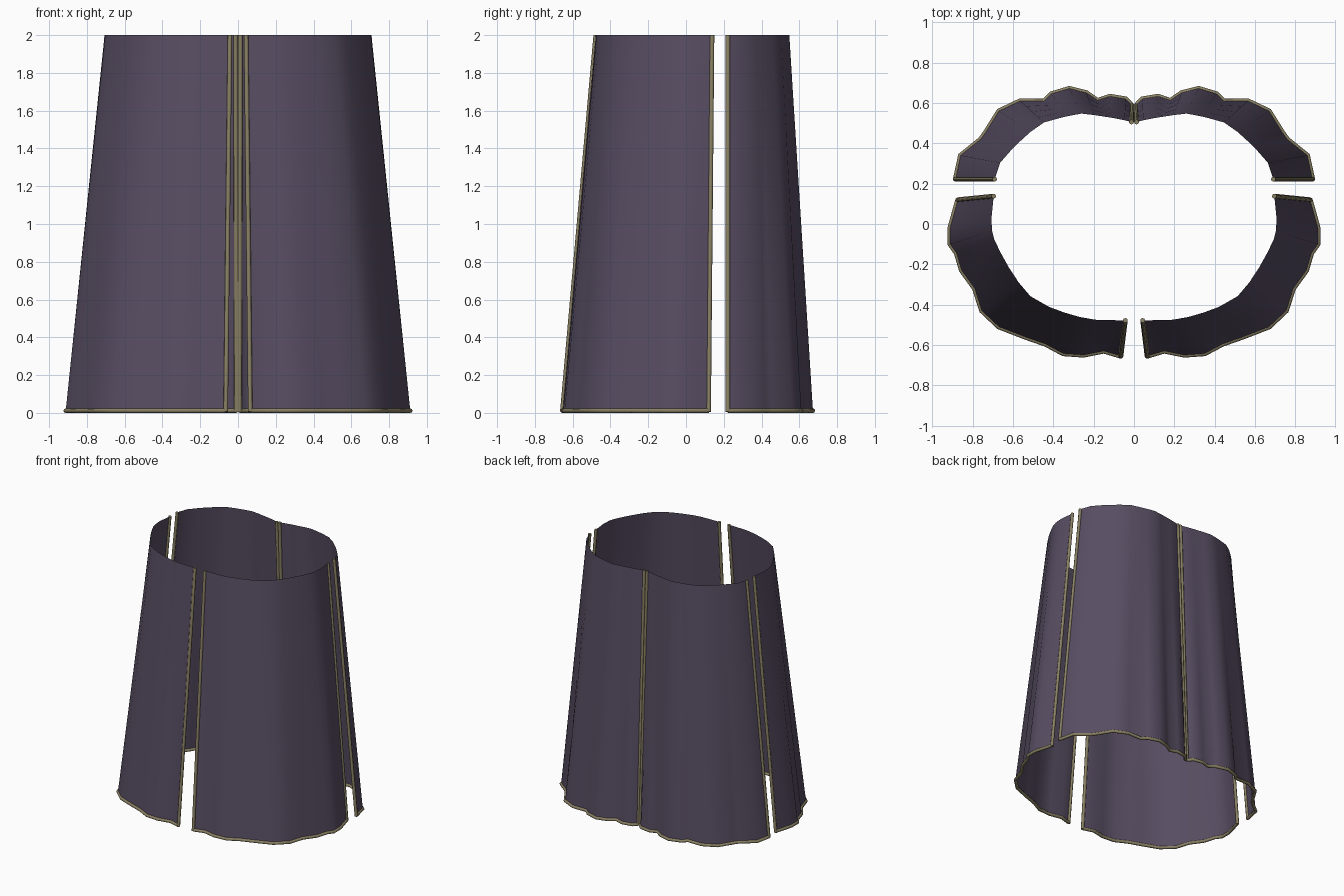
import bpy, bmesh, math
from mathutils import Vector

if "Cube" in bpy.data.objects:
    bpy.data.objects.remove(bpy.data.objects["Cube"])

HEIGHT, R = 2.0, 0.012


def material(name, rgb):
    m = bpy.data.materials.new(name)
    m.diffuse_color = (*rgb, 1)
    m.use_nodes = True
    m.node_tree.nodes["Principled BSDF"].inputs["Base Color"].default_value = m.diffuse_color
    return m


cloth = material("plum cloth", (0.096, 0.074, 0.122))
braid = material("olive trim", (0.25, 0.215, 0.125))

# Half outlines (x > 0): wavy hem and smooth waist of the front and back panels
FRONT_HEM = [(.065, -.655), (.15, -.63), (.25, -.65), (.35, -.643), (.44, -.595),
             (.54, -.56), (.67, -.51), (.755, -.43), (.79, -.32), (.855, -.23),
             (.88, -.145), (.912, -.10), (.912, -.02), (.89, .06), (.873, .12)]
FRONT_WAIST = [(.043, -.478), (.2, -.474), (.3, -.455), (.45, -.4), (.525, -.35),
               (.59, -.265), (.65, -.165), (.7, -.06), (.708, .01), (.695, .138)]
BACK_HEM = [(.008, .585), (.04, .62), (.12, .633), (.18, .613), (.235, .65),
            (.32, .672), (.41, .645), (.445, .61), (.565, .61), (.67, .56),
            (.735, .455), (.76, .42), (.86, .34), (.885, .222)]
BACK_WAIST = [(.013, .505), (.07, .52), (.2, .54), (.27, .548), (.41, .515),
              (.47, .495), (.57, .405), (.64, .335), (.68, .28), (.69, .222)]


def fractions(pts):
    # running length of a polyline, from 0 to 1
    d = [0.0]
    for a, b in zip(pts, pts[1:]):
        d.append(d[-1] + math.dist(a, b))
    return [v / d[-1] for v in d]


def sample(pts, t):
    f = fractions(pts)
    for i in range(len(pts) - 1):
        if t <= f[i + 1] + 1e-6:
            return Vector(pts[i]).lerp(Vector(pts[i + 1]), (t - f[i]) / (f[i + 1] - f[i]))
    return Vector(pts[-1])


def mirror(ob):
    ob.modifiers.new("Mirror", 'MIRROR').use_clip = False


def panel(name, hem, waist, rows=4):
    # cloth sheet lofted from hem to waist
    bm = bmesh.new()
    top = [sample(waist, t) for t in fractions(hem)]
    grid = []
    for r in range(rows + 1):
        k = r / rows
        z = R + (HEIGHT - R) * k
        grid.append([bm.verts.new((*Vector(h).lerp(w, k), z)) for h, w in zip(hem, top)])
    for lo, hi in zip(grid, grid[1:]):
        for i in range(len(hem) - 1):
            bm.faces.new((lo[i], lo[i + 1], hi[i + 1], hi[i])).smooth = True
    bmesh.ops.recalc_face_normals(bm, faces=bm.faces)
    # keep the outside of the cloth facing away from the centre
    bm.normal_update()
    if sum(f.normal.dot(Vector((*f.calc_center_median().xy, 0))) for f in bm.faces) < 0:
        bmesh.ops.reverse_faces(bm, faces=bm.faces)
    me = bpy.data.meshes.new(name)
    bm.to_mesh(me)
    bm.free()
    me.materials.append(cloth)
    ob = bpy.data.objects.new(name, me)
    bpy.context.collection.objects.link(ob)
    mirror(ob)


def tube(name, pts):
    # round cord along a polyline
    cu = bpy.data.curves.new(name, 'CURVE')
    cu.dimensions = '3D'
    cu.bevel_depth, cu.bevel_resolution, cu.use_fill_caps = R, 2, True
    s = cu.splines.new('POLY')
    s.points.add(len(pts) - 1)
    for p, co in zip(s.points, pts):
        p.co = (*co, 1)
    cu.materials.append(braid)
    ob = bpy.data.objects.new(name, cu)
    bpy.context.collection.objects.link(ob)
    mirror(ob)


for side, hem, waist in (("front", FRONT_HEM, FRONT_WAIST), ("back", BACK_HEM, BACK_WAIST)):
    panel(side + "_panel", hem, waist)
    tube(side + "_hem_trim", [(*p, R) for p in hem])
    for label, i in (("centre", 0), ("side", -1)):
        tube(f"{side}_{label}_edge_trim", [(*hem[i], R * .5), (*waist[i], HEIGHT)])
